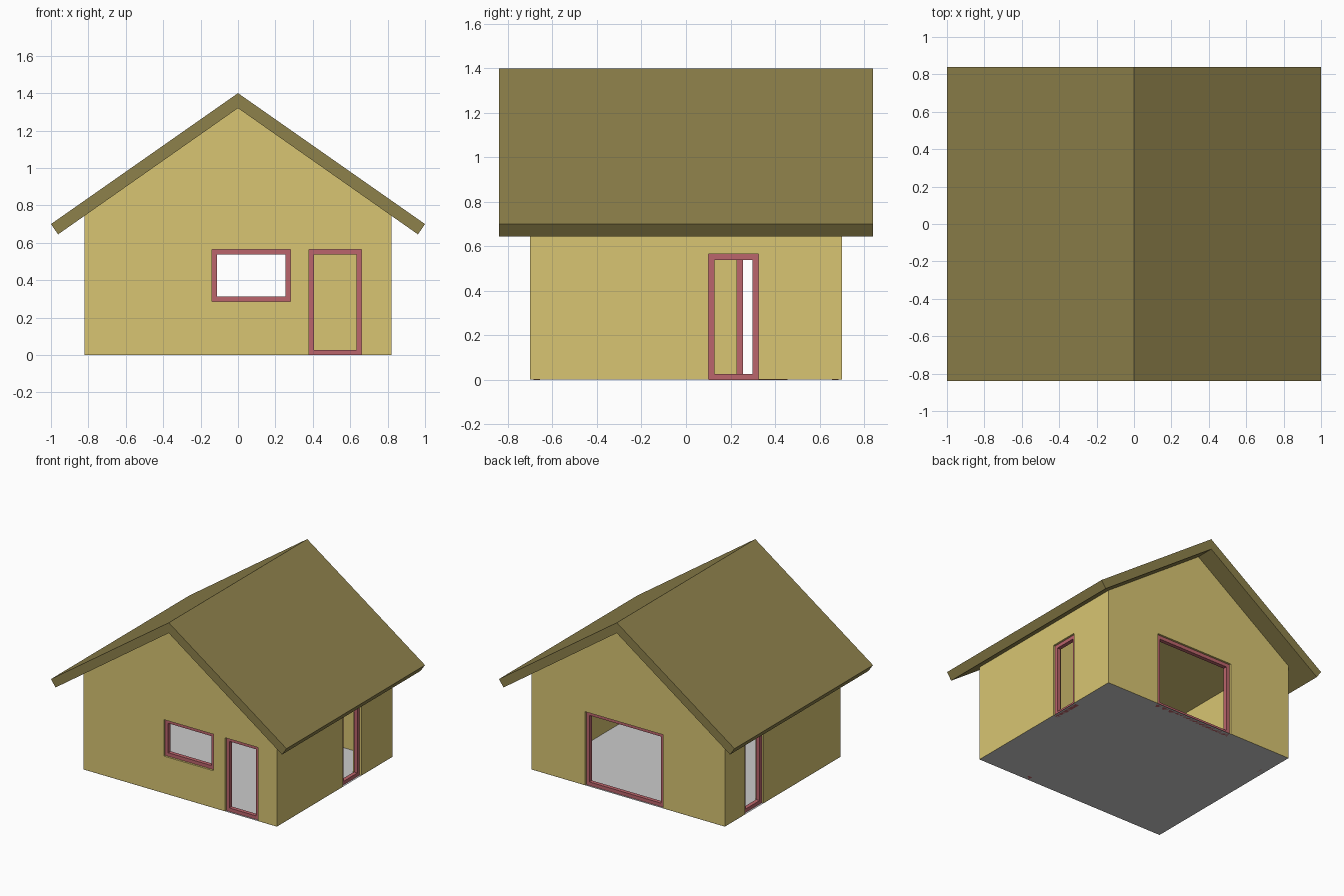
import bpy, bmesh
from mathutils import Vector

if "Cube" in bpy.data.objects:
    bpy.data.objects.remove(bpy.data.objects["Cube"])

HX, HY = 0.82, 0.70        # half footprint of the walls
T = 0.07                   # wall thickness
BAR = 0.027                # frame bar width
RECESS, DEPTH = 0.015, 0.03


def material(name, rgb):
    m = bpy.data.materials.new(name)
    m.diffuse_color = (*rgb, 1)
    m.use_nodes = True
    m.node_tree.nodes["Principled BSDF"].inputs["Base Color"].default_value = m.diffuse_color
    return m


WALL = material("wall_yellow", (0.69, 0.56, 0.17))
ROOF = material("roof_olive", (0.27, 0.22, 0.07))
TRIM = material("frame_red", (0.50, 0.13, 0.15))


def finish(bm, name, mat=None):
    bmesh.ops.recalc_face_normals(bm, faces=bm.faces)
    me = bpy.data.meshes.new(name)
    bm.to_mesh(me)
    bm.free()
    if mat:
        me.materials.append(mat)
    ob = bpy.data.objects.new(name, me)
    bpy.context.collection.objects.link(ob)
    return ob


def prism(name, profile, half_y, mat):
    """Extrude an x-z profile along y."""
    bm = bmesh.new()
    f = bm.faces.new([bm.verts.new((x, -half_y, z)) for x, z in profile])
    ext = bmesh.ops.extrude_face_region(bm, geom=[f])
    verts = [v for v in ext["geom"] if isinstance(v, bmesh.types.BMVert)]
    bmesh.ops.translate(bm, verts=verts, vec=(0, 2 * half_y, 0))
    return finish(bm, name, mat)


def box(name, lo, hi):
    bm = bmesh.new()
    bmesh.ops.create_cube(bm, size=1)
    lo, hi = Vector(lo), Vector(hi)
    for v in bm.verts:
        v.co = (lo + hi) / 2 + v.co * (hi - lo)
    return finish(bm, name)


def on_wall(side, u, d, z):
    """Point at position u along a wall, depth d inward from its outer face."""
    return {"front": (u, -HY + d, z), "back": (u, HY - d, z),
            "right": (HX - d, u, z), "left": (-HX + d, u, z)}[side]


def frame(name, side, u0, u1, z0, z1):
    """Rectangular ring set into the wall opening."""
    bm = bmesh.new()
    rings = []
    for d in (RECESS, RECESS + DEPTH):
        for b in (0, BAR):
            pts = [(u0 + b, z0 + b), (u1 - b, z0 + b), (u1 - b, z1 - b), (u0 + b, z1 - b)]
            rings.append([bm.verts.new(on_wall(side, u, d, z)) for u, z in pts])
    for a, b in ((0, 1), (1, 3), (3, 2), (2, 0)):
        for i in range(4):
            j = (i + 1) % 4
            bm.faces.new((rings[a][i], rings[a][j], rings[b][j], rings[b][i]))
    return finish(bm, name, TRIM)


# Roof: two sloped slabs meeting at the ridge
prism("roof", [(-1, 0.70), (0, 1.40), (1, 0.70), (0.962, 0.645), (0, 1.32), (-0.962, 0.645)], 0.84, ROOF)

# Walls: gabled block, hollowed out and cut for the openings
walls = prism("walls", [(-HX, 0.001), (HX, 0.001), (HX, 0.746), (0, 1.32), (-HX, 0.746)], HY, WALL)
cutters = [box("room_cutter", (-HX + T, -HY + T, -0.5), (HX - T, HY - T, 2))]

# Windows and doors: name, wall, span along the wall, bottom, top
openings = [
    ("front_window_frame", "front", -0.14, 0.28, 0.285, 0.565),
    ("front_door_frame", "front", 0.38, 0.66, 0, 0.565),
    ("back_door_frame", "back", -0.295, 0.367, 0, 0.565),
    ("right_door_frame", "right", 0.10, 0.325, 0, 0.565),
    ("left_door_frame", "left", 0.23, 0.455, 0, 0.565),
]
for name, side, u0, u1, z0, z1 in openings:
    frame(name, side, u0, u1, z0, z1)
    a = on_wall(side, u0, -0.1, z0 if z0 > 0 else -0.1)
    b = on_wall(side, u1, T + 0.1, z1)
    lo = [min(p) for p in zip(a, b)]
    hi = [max(p) for p in zip(a, b)]
    cutters.append(box(name + "_cutter", lo, hi))

for c in cutters:
    mod = walls.modifiers.new(c.name, "BOOLEAN")
    mod.operation, mod.solver, mod.object = "DIFFERENCE", "EXACT", c
bpy.context.view_layer.update()
cut = bpy.data.meshes.new_from_object(walls.evaluated_get(bpy.context.evaluated_depsgraph_get()))
walls.modifiers.clear()
walls.data = cut
for c in cutters:
    bpy.data.objects.remove(c)

# Floor: flat sheet over the whole footprint
bm = bmesh.new()
bm.faces.new([bm.verts.new((x, y, 0)) for x, y in ((-HX, -HY), (HX, -HY), (HX, HY), (-HX, HY))])
finish(bm, "floor")
